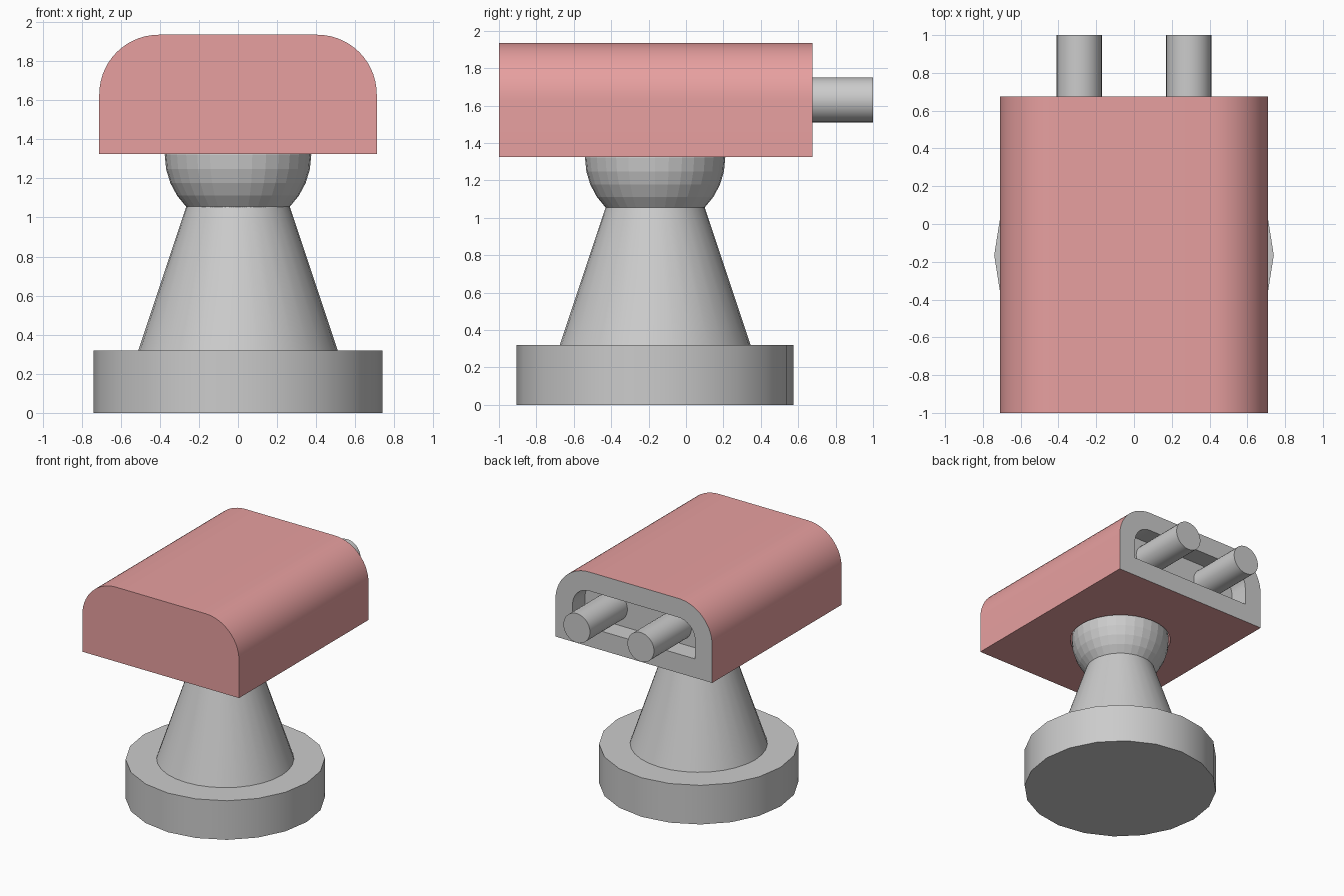
import bpy, bmesh, math
from mathutils import Matrix, Vector

if "Cube" in bpy.data.objects:
    bpy.data.objects.remove(bpy.data.objects["Cube"])

STAND_Y = -0.165


def finish(name, bm, smooth=True, mats=()):
    """Turn a bmesh into a named object, smooth with sharp edges kept."""
    bmesh.ops.recalc_face_normals(bm, faces=bm.faces)
    mesh = bpy.data.meshes.new(name)
    bm.to_mesh(mesh)
    bm.free()
    ob = bpy.data.objects.new(name, mesh)
    bpy.context.collection.objects.link(ob)
    for m in mats:
        mesh.materials.append(m)
    if smooth:
        smooth_object(ob)
    return ob


def activate(ob):
    bpy.ops.object.select_all(action='DESELECT')
    ob.select_set(True)
    bpy.context.view_layer.objects.active = ob


def smooth_object(ob):
    activate(ob)
    bpy.ops.object.shade_smooth_by_angle(angle=math.radians(30))


def cone(name, r1, r2, depth, center, segments, rot_x=0.0):
    bm = bmesh.new()
    mat = Matrix.Translation(center) @ Matrix.Rotation(rot_x, 4, 'X')
    bmesh.ops.create_cone(bm, cap_ends=True, segments=segments,
                          radius1=r1, radius2=r2, depth=depth, matrix=mat)
    return finish(name, bm)


def ball(name, radius, center, mats=()):
    bm = bmesh.new()
    bmesh.ops.create_uvsphere(bm, u_segments=32, v_segments=16, radius=radius,
                              matrix=Matrix.Translation(center))
    return finish(name, bm, smooth=False, mats=mats)


red = bpy.data.materials.new("red_shell")
red.diffuse_color = (0.8, 0.35, 0.35, 1)
red.use_nodes = True
red.node_tree.nodes["Principled BSDF"].inputs["Base Color"].default_value = red.diffuse_color
grey = bpy.data.materials.new("grey_back")
grey.diffuse_color = (0.8, 0.8, 0.8, 1)
grey.use_nodes = True
grey.node_tree.nodes["Principled BSDF"].inputs["Base Color"].default_value = grey.diffuse_color

# Stand: round foot, tapered column, faceted ball joint
cone("foot", 0.74, 0.74, 0.32, (0, STAND_Y, 0.16), 20)
cone("column", 0.51, 0.265, 0.735, (0, STAND_Y, 0.6875), 32)
joint = (0, STAND_Y, 1.32)
ball("ball_joint", 0.375, joint)

# Head: profile with rounded top corners, extruded front to back
W, BOTTOM, TOP, R, N = 0.71, 1.325, 1.935, 0.305, 14
right = [(W, BOTTOM)]
for i in range(N + 1):
    a = math.pi / 2 * i / N
    right.append((W - R + R * math.cos(a), TOP - R + R * math.sin(a)))
profile = right + [(-x, z) for x, z in reversed(right)]

bm = bmesh.new()
front = bm.faces.new([bm.verts.new((x, -1.0, z)) for x, z in profile])
ext = bmesh.ops.extrude_face_region(bm, geom=[front], use_keep_orig=True)
bmesh.ops.translate(bm, vec=(0, 1.675, 0),
                    verts=[g for g in ext["geom"] if isinstance(g, bmesh.types.BMVert)])
bmesh.ops.recalc_face_normals(bm, faces=bm.faces)

# Grey back with a shallow recess
back = max(bm.faces, key=lambda f: f.calc_center_median().y)
back.material_index = 1
bmesh.ops.inset_individual(bm, faces=[back], thickness=0.155, use_even_offset=True)
floor = bmesh.ops.extrude_discrete_faces(bm, faces=[back])["faces"][0]
bmesh.ops.translate(bm, vec=(0, -0.16, 0), verts=floor.verts)
head = finish("head", bm, smooth=False, mats=(red, grey))

# Socket for the ball joint in the underside
cutter = ball("socket_cutter", 0.388, joint, mats=(red,))
cutter.hide_render = True
mod = head.modifiers.new("socket", 'BOOLEAN')
mod.operation = 'DIFFERENCE'
mod.solver = 'EXACT'
mod.object = cutter
activate(head)
bpy.ops.object.modifier_apply(modifier=mod.name)
bpy.data.objects.remove(cutter)
smooth_object(head)

# Two round rods out of the recess
for side, sx in (("left", -1), ("right", 1)):
    cone(side + "_rod", 0.12, 0.12, 0.5, (sx * 0.29, 0.75, 1.63), 32, math.pi / 2)
